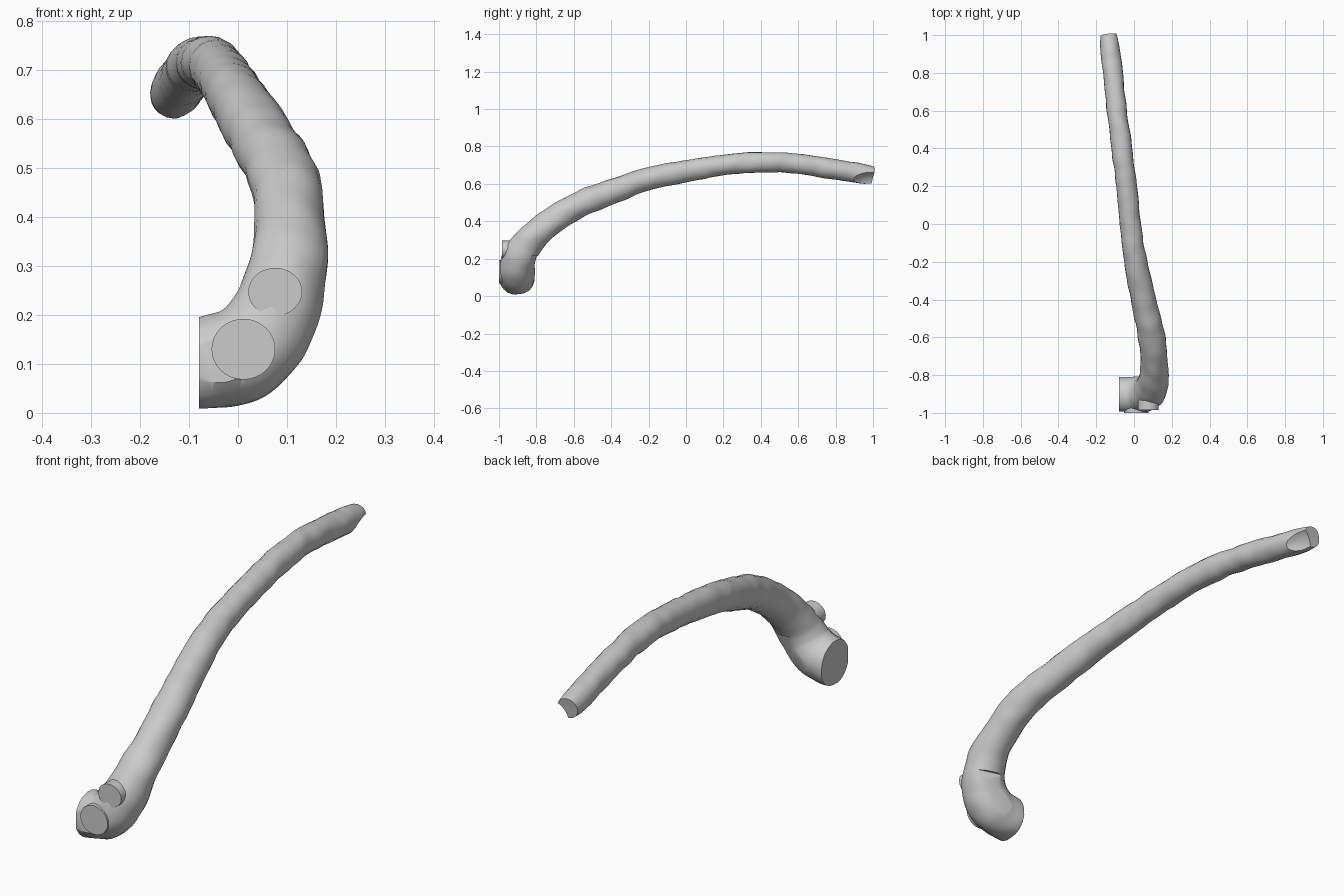
import bpy
from mathutils import Vector, noise

cube = bpy.data.objects.get("Cube")
if cube:
    bpy.data.objects.remove(cube)

# Single pale grey material
grey = bpy.data.materials.new("pale_grey")
grey.use_nodes = True
COLOUR = (0.6, 0.6, 0.6, 1)
grey.diffuse_color = COLOUR
grey.node_tree.nodes["Principled BSDF"].inputs["Base Color"].default_value = COLOUR


def select_only(obj):
    bpy.ops.object.select_all(action="DESELECT")
    obj.select_set(True)
    bpy.context.view_layer.objects.active = obj


def apply_boolean(target, other, operation):
    mod = target.modifiers.new("boolean", "BOOLEAN")
    mod.operation = operation
    mod.solver = "EXACT"
    mod.object = other
    select_only(target)
    bpy.ops.object.modifier_apply(modifier=mod.name)
    bpy.data.objects.remove(other)


def box(low, high, rotation=(0, 0, 0)):
    low, high = Vector(low), Vector(high)
    bpy.ops.mesh.primitive_cube_add(size=1, location=(low + high) / 2, rotation=rotation)
    obj = bpy.context.object
    obj.scale = high - low
    bpy.context.view_layer.update()
    return obj


# Long curved limb: centre line x, y, z and radius
PATH = [
    (-0.135, 1.0, 0.646, 0.045), (-0.13, 0.95, 0.654, 0.052),
    (-0.113, 0.8, 0.677, 0.053), (-0.09, 0.6, 0.707, 0.053),
    (-0.065, 0.4, 0.715, 0.054), (-0.04, 0.2, 0.70, 0.055),
    (-0.018, 0.0, 0.668, 0.057), (0.008, -0.2, 0.627, 0.061),
    (0.05, -0.4, 0.557, 0.067), (0.093, -0.6, 0.475, 0.071),
    (0.107, -0.75, 0.375, 0.074), (0.097, -0.85, 0.28, 0.083),
    (0.07, -0.895, 0.19, 0.092), (0.015, -0.905, 0.125, 0.097),
    (-0.06, -0.905, 0.103, 0.096), (-0.13, -0.905, 0.1, 0.09),
]
curve = bpy.data.curves.new("curved_limb", "CURVE")
curve.dimensions = "3D"
curve.bevel_depth = 0.1
curve.bevel_resolution = 8
curve.resolution_u = 10
curve.use_fill_caps = True
spline = curve.splines.new("BEZIER")
spline.radius_interpolation = "CARDINAL"
spline.bezier_points.add(len(PATH) - 1)
for point, (x, y, z, r) in zip(spline.bezier_points, PATH):
    point.co = (x, y, z)
    point.radius = r / 0.1
for point in spline.bezier_points:
    point.handle_left_type = point.handle_right_type = "AUTO"
limb = bpy.data.objects.new("curved_limb", curve)
bpy.context.collection.objects.link(limb)
select_only(limb)
bpy.ops.object.convert(target="MESH")
limb = bpy.context.object

# Weld the caps and make the surface gently lumpy
bpy.ops.object.mode_set(mode="EDIT")
bpy.ops.mesh.select_all(action="SELECT")
bpy.ops.mesh.remove_doubles(threshold=0.0001)
bpy.ops.mesh.normals_make_consistent(inside=False)
bpy.ops.object.mode_set(mode="OBJECT")
moves = [v.normal * noise.noise(v.co * 14) * 0.005 for v in limb.data.vertices]
for vert, move in zip(limb.data.vertices, moves):
    vert.co += move

# Flat cuts at the foot: side, front, slanted back, underside
apply_boolean(limb, box((-0.5, -1.3, -0.3), (-0.08, -0.6, 0.35)), "DIFFERENCE")
apply_boolean(limb, box((-0.5, -1.3, -0.3), (0.5, -0.993, 0.5)), "DIFFERENCE")
apply_boolean(limb, box((-0.3, -0.83, -0.2), (0.3, -0.63, 0.2), (-0.25, 0, -0.27)), "DIFFERENCE")
apply_boolean(limb, box((-0.5, -1.3, -0.3), (0.5, -0.6, 0.0)), "DIFFERENCE")

# Hollow scoop at the far tip
bpy.ops.mesh.primitive_uv_sphere_add(segments=32, ring_count=16, location=(-0.045, 1.02, 0.585))
scoop = bpy.context.object
scoop.scale = (0.09, 0.16, 0.09)
bpy.context.view_layer.update()
apply_boolean(limb, scoop, "DIFFERENCE")

# Two flat-ended stubs on the front of the foot
for name, x, z, rx, rz, front in (
    ("lower_stub", 0.011, 0.13, 0.065, 0.062, -1.0),
    ("upper_stub", 0.076, 0.247, 0.055, 0.049, -0.985),
):
    bpy.ops.mesh.primitive_cylinder_add(
        vertices=32, radius=1, depth=0.1, location=(x, front + 0.05, z), rotation=(1.5708, 0, 0))
    stub = bpy.context.object
    stub.name = name
    stub.scale = (rx, rz, 1)
    stub.data.materials.append(grey)
    bpy.ops.object.shade_smooth_by_angle(angle=0.7)

limb.name = "curved_limb"
limb.data.materials.clear()
limb.data.materials.append(grey)
select_only(limb)
bpy.ops.object.shade_smooth_by_angle(angle=0.6)
